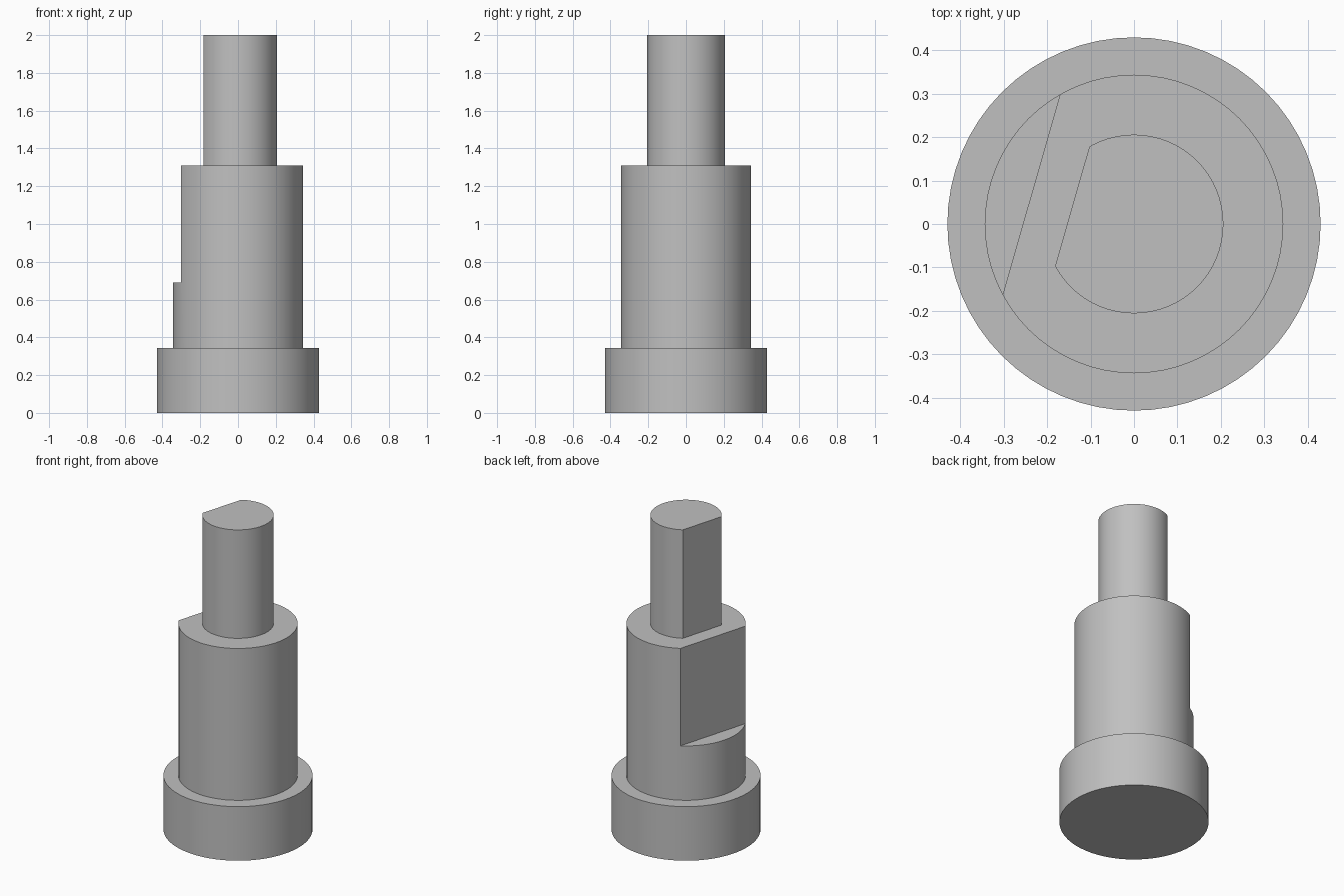
import bpy
from math import cos, sin, radians
from mathutils import Vector

if "Cube" in bpy.data.objects:
    bpy.data.objects.remove(bpy.data.objects["Cube"])

steel = bpy.data.materials.new("grey_steel")
steel.use_nodes = True
GREY = (0.53, 0.53, 0.53, 1)
steel.diffuse_color = GREY
steel.node_tree.nodes["Principled BSDF"].inputs["Base Color"].default_value = GREY

FLAT_ANGLE = radians(164)  # direction both milled flats face


def cylinder(name, radius, bottom, top):
    bpy.ops.mesh.primitive_cylinder_add(
        vertices=64, radius=radius, depth=top - bottom,
        location=(0, 0, (bottom + top) / 2))
    obj = bpy.context.object
    obj.name = name
    obj.data.materials.append(steel)
    return obj


def mill_flat(obj, distance, bottom, top):
    """Cut away everything beyond a vertical plane between two heights."""
    size = 1
    outward = Vector((cos(FLAT_ANGLE), sin(FLAT_ANGLE), 0))
    centre = outward * (distance + size / 2)
    centre.z = (bottom + top) / 2
    bpy.ops.mesh.primitive_cube_add(size=size, location=centre,
                                    rotation=(0, 0, FLAT_ANGLE))
    cutter = bpy.context.object
    cutter.scale.z = top - bottom
    cutter.hide_render = True
    cut = obj.modifiers.new("milled_flat", "BOOLEAN")
    cut.operation = "DIFFERENCE"
    cut.solver = "EXACT"
    cut.object = cutter
    bpy.context.view_layer.objects.active = obj
    bpy.ops.object.modifier_apply(modifier=cut.name)
    bpy.data.objects.remove(cutter)


# Wide foot, main shaft with a stepped flat, thin tip with a full-length flat
base_collar = cylinder("base_collar", 0.43, 0, 0.344)
main_shaft = cylinder("main_shaft", 0.344, 0.344, 1.31)
mill_flat(main_shaft, 0.246, 0.69, 1.5)
tip_shaft = cylinder("tip_shaft", 0.206, 1.31, 2)
mill_flat(tip_shaft, 0.148, 1.2, 2.1)

# Smooth the round walls and keep the rims and flats sharp
bpy.ops.object.select_all(action="DESELECT")
for part in (base_collar, main_shaft, tip_shaft):
    part.select_set(True)
    bpy.context.view_layer.objects.active = part
bpy.ops.object.shade_smooth_by_angle(angle=radians(20))
